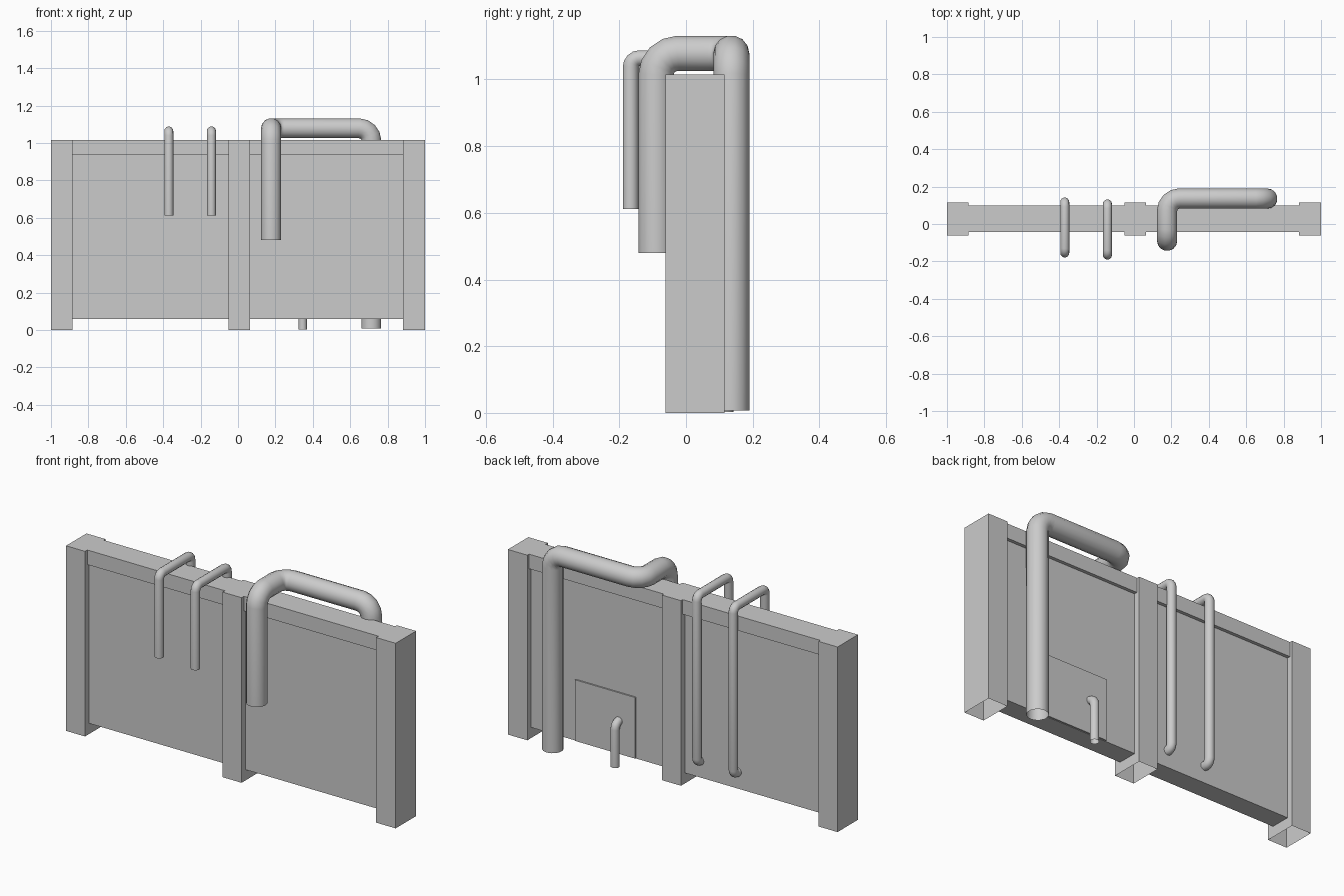
import bpy, bmesh
from math import radians, tan, cos, sin, pi
from mathutils import Vector

if "Cube" in bpy.data.objects:
    bpy.data.objects.remove(bpy.data.objects["Cube"])


def box(name, x, y, z, open_bottom=False):
    """Box from (min, max) ranges, optionally hollow-bottomed."""
    bm = bmesh.new()
    bmesh.ops.create_cube(bm, size=1)
    for v in bm.verts:
        v.co = Vector([a + (b - a) * (c + 0.5) for (a, b), c in zip((x, y, z), v.co)])
    if open_bottom:
        bm.normal_update()
        bmesh.ops.delete(bm, geom=[f for f in bm.faces if f.normal.z < -0.9], context='FACES')
    me = bpy.data.meshes.new(name)
    bm.to_mesh(me)
    bm.free()
    ob = bpy.data.objects.new(name, me)
    bpy.context.collection.objects.link(ob)
    return ob


def rounded(path, r, steps):
    """Replace each inner corner of the path by a small arc."""
    pts = [Vector(p) for p in path]
    out = [pts[0]]
    for a, b, c in zip(pts, pts[1:], pts[2:]):
        u, w = (a - b).normalized(), (c - b).normalized()
        centre = b + (u + w) * r
        for i in range(steps + 1):
            t = pi / 2 * i / steps
            out.append(centre - w * r * cos(t) - u * r * sin(t))
    return out + [pts[-1]]


def pipe(name, path, radius, bend, steps=4):
    """Open-ended pipe swept along a path with rounded elbows."""
    pts = rounded(path, bend, steps)
    cu = bpy.data.curves.new(name, 'CURVE')
    cu.dimensions = '3D'
    cu.bevel_depth = radius
    cu.bevel_resolution = 5
    sp = cu.splines.new('POLY')
    sp.points.add(len(pts) - 1)
    for p, co in zip(sp.points, pts):
        p.co = (*co, 1)
    sp.use_smooth = True
    ob = bpy.data.objects.new(name, cu)
    bpy.context.collection.objects.link(ob)
    bpy.ops.object.select_all(action='DESELECT')
    ob.select_set(True)
    bpy.context.view_layer.objects.active = ob
    bpy.ops.object.convert(target='MESH')
    bpy.ops.object.shade_smooth_by_angle(angle=radians(40))
    return bpy.context.object


# Posts, open underneath
posts = {"left_post": (-1, -0.885), "middle_post": (-0.05, 0.065), "right_post": (0.882, 1)}
for name, x in posts.items():
    box(name, x, (-0.062, 0.115), (0, 1.015), open_bottom=True)

# Wall panels with a slightly proud top rail in each bay
for side, x in {"left": (-0.885, -0.05), "right": (0.065, 0.882)}.items():
    box(side + "_panel", x, (-0.026, 0.082), (0.058, 0.95))
    box(side + "_top_rail", x, (-0.042, 0.1), (0.935, 1.015))

# Hatch plate low on the back
box("hatch_plate", (0.245, 0.61), (0.078, 0.09), (0.06, 0.395))

# Large pipe: up the front, over the wall, along the back, down to the ground
pipe("large_pipe", [(0.177, -0.09, 0.48), (0.177, -0.09, 1.078), (0.177, 0.136, 1.078),
                    (0.713, 0.136, 1.078), (0.713, 0.136, 0.007)], 0.054, 0.065)

# Two thin pipes hooked over the wall, turning into the back panel
for name, x, y0, y1 in (("left_thin_pipe", -0.37, -0.155, 0.118),
                        ("right_thin_pipe", -0.142, -0.166, 0.108)):
    pipe(name, [(x, y0, 0.612), (x, y0, 1.064), (x, y1, 1.064),
                (x, y1, 0.15), (x, 0.06, 0.15)], 0.024, 0.026)

# Short drain pipe from the hatch to the ground
pipe("drain_pipe", [(0.346, 0.07, 0.24), (0.346, 0.12, 0.24), (0.346, 0.12, 0.003)], 0.023, 0.032)
